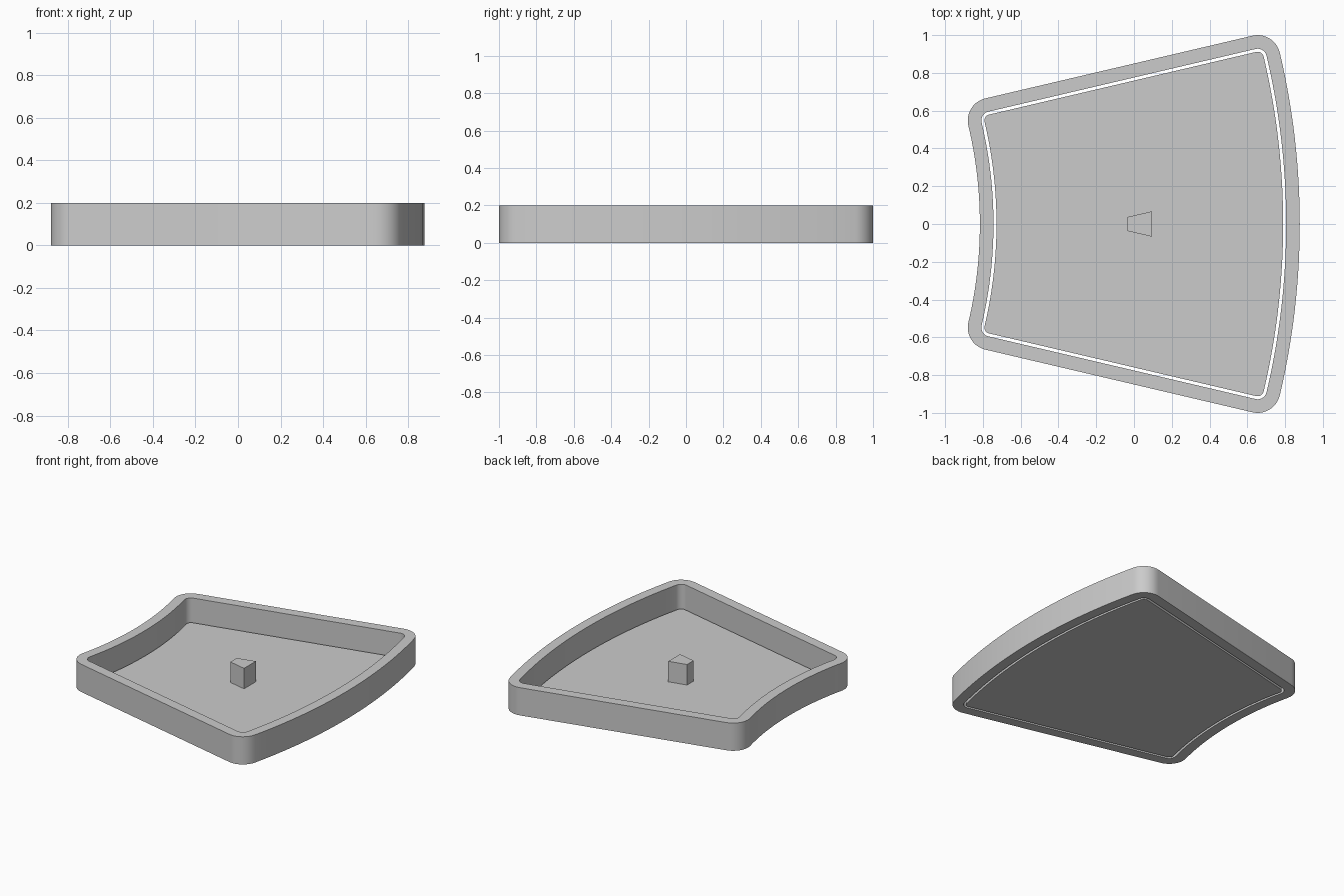
import bpy, bmesh, math

if "Cube" in bpy.data.objects:
    bpy.data.objects.remove(bpy.data.objects["Cube"])

grey = bpy.data.materials.new("plain_grey")
grey.diffuse_color = (0.6, 0.6, 0.6, 1)
grey.use_nodes = True
grey.node_tree.nodes["Principled BSDF"].inputs["Base Color"].default_value = grey.diffuse_color

ARC_X = -3.07                      # shared centre of both curved sides
WIDE, NARROW = (0.655, 0.88), (-0.76, 0.548)   # corner rounding centres


def arc(cx, cy, r, a0, a1, n):
    return [(cx + r * math.cos(a0 + (a1 - a0) * i / n),
             cy + r * math.sin(a0 + (a1 - a0) * i / n)) for i in range(n + 1)]


def outline(d):
    """Rounded ring-sector outline, offset by d from the corner centres."""
    polar = lambda p: (math.hypot(p[0] - ARC_X, p[1]), math.atan2(p[1], p[0] - ARC_X))
    (r_w, a_w), (r_n, a_n) = polar(WIDE), polar(NARROW)
    side = math.atan2(WIDE[0] - NARROW[0], NARROW[1] - WIDE[1])
    half = arc(ARC_X, 0, r_w + d, 0, a_w, 14)
    half += arc(*WIDE, d, a_w, side, 10)[1:]
    half += arc(*NARROW, d, side, math.pi + a_n, 10)
    half += arc(ARC_X, 0, r_n - d, a_n, 0, 14)[1:]
    return half + [(x, -y) for x, y in reversed(half[1:-1])]


def finish(name, bm):
    bmesh.ops.recalc_face_normals(bm, faces=bm.faces[:])
    mesh = bpy.data.meshes.new(name)
    bm.to_mesh(mesh)
    bm.free()
    mesh.materials.append(grey)
    ob = bpy.data.objects.new(name, mesh)
    bpy.context.collection.objects.link(ob)
    bpy.ops.object.select_all(action='DESELECT')
    ob.select_set(True)
    bpy.context.view_layer.objects.active = ob
    bpy.ops.object.shade_smooth_by_angle(angle=math.radians(30))


def prism(name, pts, z0, z1):
    bm = bmesh.new()
    face = bm.faces.new([bm.verts.new((x, y, z0)) for x, y in pts])
    top = bmesh.ops.extrude_face_region(bm, geom=[face], use_keep_orig=True)["geom"]
    for v in top:
        if isinstance(v, bmesh.types.BMVert):
            v.co.z = z1
    finish(name, bm)


def wall(name, outer, inner, z0, z1):
    bm = bmesh.new()
    loops = [[bm.verts.new((x, y, z)) for x, y in pts]
             for pts, z in ((outer, z0), (outer, z1), (inner, z1), (inner, z0))]
    n = len(outer)
    for k in range(4):
        a, b = loops[k], loops[(k + 1) % 4]
        for i in range(n):
            j = (i + 1) % n
            bm.faces.new((a[i], a[j], b[j], b[i]))
    finish(name, bm)


# Rim wall, separate floor plate with a thin gap around it, and centre post
wall("rim_wall", outline(0.12), outline(0.048), 0, 0.2)
prism("floor_plate", outline(0.032), 0, 0.03)
prism("centre_post", [(-0.035, -0.037), (0.095, -0.067),
                      (0.095, 0.067), (-0.035, 0.037)], 0.03, 0.178)
